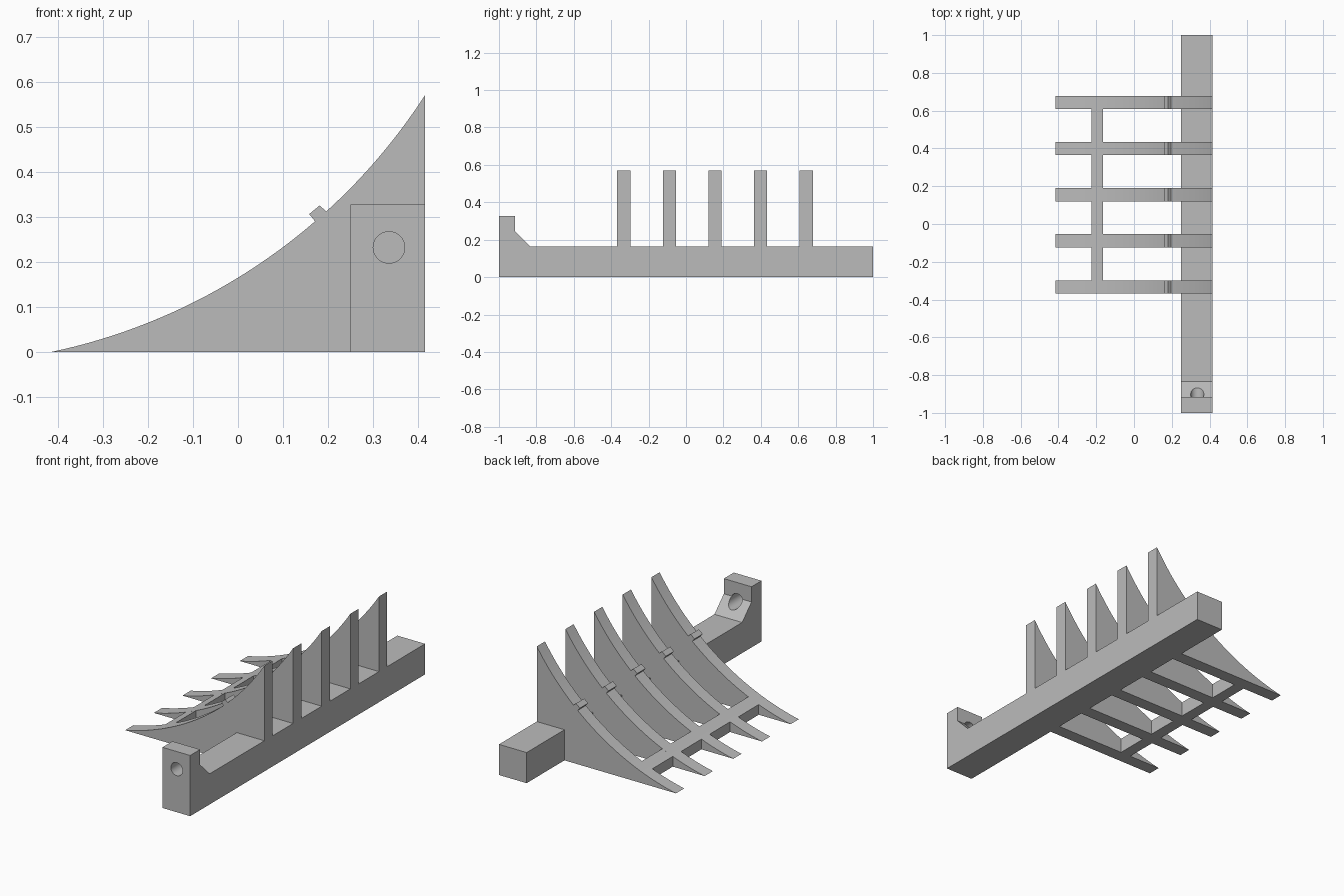
import bpy, bmesh, math

cube = bpy.data.objects.get("Cube")
if cube:
    bpy.data.objects.remove(cube, do_unlink=True)

# One plain grey for everything
grey = bpy.data.materials.new("plain grey")
grey.use_nodes = True
grey.diffuse_color = (0.5, 0.5, 0.5, 1)
grey.node_tree.nodes["Principled BSDF"].inputs["Base Color"].default_value = (0.5, 0.5, 0.5, 1)

HALF = 0.415          # half the overall width
BEAM_X = 0.25         # inner side of the beam
BEAM_TOP = 0.165
RIB_W = 0.07
RIB_Y = [-0.333 + 0.244 * i for i in range(5)]


def arc_z(x):
    """Height of the concave upper edge of the ribs."""
    return max(0.0, 1.281 - math.sqrt(1.309 ** 2 - (x + 0.684) ** 2))


def arc(x0, x1, n):
    xs = [x0 + (x1 - x0) * i / n for i in range(n + 1)]
    return [(x, arc_z(x)) for x in xs]


def prism(name, points, axis, start, end):
    """Extrude a profile along x (points are y, z) or y (points are x, z)."""
    bm = bmesh.new()
    place = (lambda p: (start, *p)) if axis == "x" else (lambda p: (p[0], start, p[1]))
    face = bm.faces.new([bm.verts.new(place(p)) for p in points])
    moved = bmesh.ops.extrude_face_region(bm, geom=[face])["geom"]
    shift = (end - start, 0, 0) if axis == "x" else (0, end - start, 0)
    bmesh.ops.translate(bm, vec=shift, verts=[v for v in moved if isinstance(v, bmesh.types.BMVert)])
    bmesh.ops.recalc_face_normals(bm, faces=bm.faces)
    mesh = bpy.data.meshes.new(name)
    bm.to_mesh(mesh)
    bm.free()
    mesh.materials.append(grey)
    obj = bpy.data.objects.new(name, mesh)
    bpy.context.collection.objects.link(obj)
    return obj


def activate(obj):
    bpy.ops.object.select_all(action="DESELECT")
    obj.select_set(True)
    bpy.context.view_layer.objects.active = obj


def smooth(obj):
    activate(obj)
    bpy.ops.object.shade_smooth_by_angle(angle=math.radians(25))


# Beam with raised end post and sloped fillet
beam = prism("beam", [(-1, 0), (1, 0), (1, BEAM_TOP), (-0.835, BEAM_TOP),
                      (-0.915, 0.245), (-0.915, 0.327), (-1, 0.327)], "x", BEAM_X, HALF)

# Round hole through the post
bpy.ops.mesh.primitive_cylinder_add(vertices=40, radius=0.035, depth=0.4,
                                    location=(0.335, -0.95, 0.232),
                                    rotation=(math.pi / 2, 0, 0))
cutter = bpy.context.object
cutter.name = "hole_cutter"
cutter.hide_render = True
cutter.data.materials.append(grey)
cut = beam.modifiers.new("hole", "BOOLEAN")
cut.operation = "DIFFERENCE"
cut.solver = "EXACT"
cut.object = cutter
activate(beam)
bpy.ops.object.modifier_apply(modifier=cut.name)
bpy.data.objects.remove(cutter, do_unlink=True)
smooth(beam)

# Ribs: concave upper edge, small stop block, notched over the beam
stop = [(0.158, 0.306), (0.181, 0.325)]
rib_profile = (arc(-HALF, 0.171, 22) + stop + arc(0.196, HALF, 10)
               + [(HALF, BEAM_TOP), (BEAM_X, BEAM_TOP), (BEAM_X, 0)])
for i, y in enumerate(RIB_Y):
    smooth(prism(f"rib_{i + 1}", rib_profile, "y", y - RIB_W / 2, y + RIB_W / 2))

# Cross bar between the ribs, flush with their curved edge
bar_profile = arc(-0.225, -0.163, 3) + [(-0.163, 0), (-0.225, 0)]
for i, (a, b) in enumerate(zip(RIB_Y, RIB_Y[1:])):
    smooth(prism(f"cross_bar_{i + 1}", bar_profile, "y", a + RIB_W / 2, b - RIB_W / 2))
